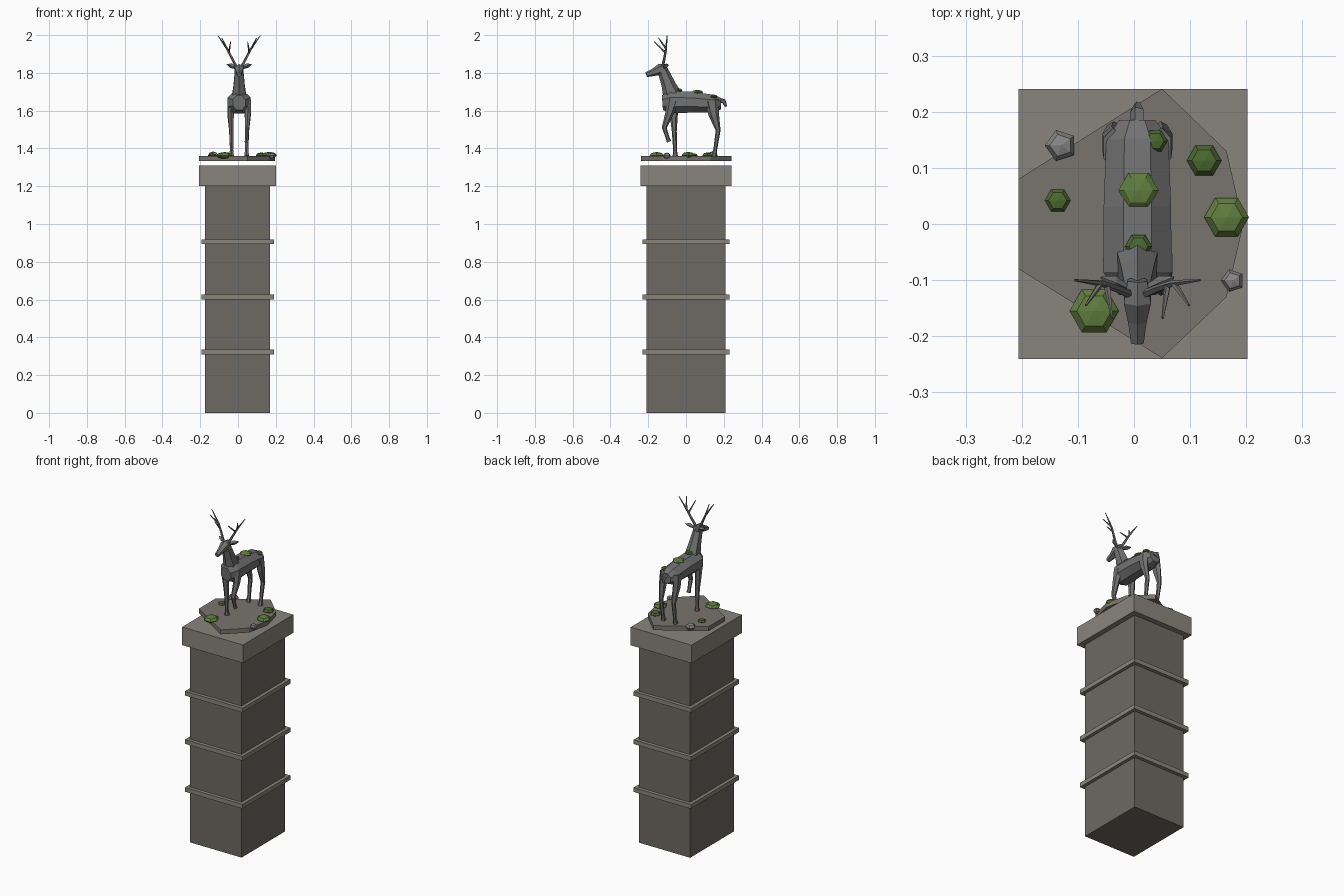
import bpy, bmesh, math
from mathutils import Vector

if "Cube" in bpy.data.objects:
    bpy.data.objects.remove(bpy.data.objects["Cube"])


def material(name, rgb):
    m = bpy.data.materials.new(name)
    m.diffuse_color = (*rgb, 1)
    m.use_nodes = True
    m.node_tree.nodes["Principled BSDF"].inputs["Base Color"].default_value = m.diffuse_color
    return m


SHAFT = material("shaft_stone", (0.155, 0.144, 0.125))
TRIM = material("trim_stone", (0.25, 0.235, 0.2))
SLATE = material("slab_stone", (0.19, 0.178, 0.158))
STATUE = material("statue_stone", (0.165, 0.168, 0.165))
ROCK = material("rock_stone", (0.24, 0.24, 0.24))
MOSS = material("moss", (0.12, 0.21, 0.05))
DARK_MOSS = material("dark_moss", (0.07, 0.14, 0.03))
CX = 0.006  # centre plane of the deer


def finish(bm, name, mat):
    bmesh.ops.recalc_face_normals(bm, faces=bm.faces)
    me = bpy.data.meshes.new(name)
    bm.to_mesh(me)
    bm.free()
    me.materials.append(mat)
    ob = bpy.data.objects.new(name, me)
    bpy.context.collection.objects.link(ob)
    return ob


def block(name, sx, sy, z0, z1, mat):
    bm = bmesh.new()
    bmesh.ops.create_cube(bm, size=1)
    for v in bm.verts:
        v.co = Vector((v.co.x * sx - 0.002, v.co.y * sy, z0 + (v.co.z + 0.5) * (z1 - z0)))
    return finish(bm, name, mat)


def limb(name, points, radii, sides=6, mat=STATUE):
    """Faceted tube; each radius is a number or a (sideways, upright) pair."""
    bm = bmesh.new()
    pts = [Vector(p) for p in points]
    rings = []
    for i, p in enumerate(pts):
        t = (pts[min(i + 1, len(pts) - 1)] - pts[max(i - 1, 0)]).normalized()
        side = Vector((1, 0, 0))
        side = (side - t * side.dot(t)).normalized()
        up = t.cross(side)
        r = radii[i] if isinstance(radii[i], tuple) else (radii[i], radii[i])
        ring = []
        for k in range(sides):
            a = 2 * math.pi * (k + 0.5) / sides
            ring.append(bm.verts.new(p + side * r[0] * math.cos(a) + up * r[1] * math.sin(a)))
        rings.append(ring)
    for a, b in zip(rings, rings[1:]):
        for k in range(sides):
            bm.faces.new((a[k], a[(k + 1) % sides], b[(k + 1) % sides], b[k]))
    bm.faces.new(rings[0])
    bm.faces.new(rings[-1])
    return finish(bm, name, mat)


def clump(name, x, y, z, r, h, mat, sides=6):
    """Flattened low-poly dome."""
    bm = bmesh.new()
    bmesh.ops.create_uvsphere(bm, u_segments=sides, v_segments=4, radius=1)
    for v in bm.verts:
        # turn a corner towards y
        v.co = Vector((x - v.co.y * r, y + v.co.x * r, z + v.co.z * h))
    return finish(bm, name, mat)


# Pedestal
block("pedestal_shaft", 0.345, 0.418, 0, 1.2, SHAFT)
for i, z in enumerate((0.31, 0.60, 0.893)):
    block(f"pedestal_band_{i}", 0.385, 0.46, z, z + 0.026, TRIM)
block("pedestal_cap", 0.408, 0.482, 1.2, 1.31, TRIM)

# Irregular stone slab just above the cap
bm = bmesh.new()
outline = [(0.195, 0), (0.165, 0.13), (0.05, 0.241), (-0.206, 0.08),
           (-0.206, -0.08), (0.05, -0.239), (0.165, -0.13)]
base = bm.faces.new([bm.verts.new((x, y, 1.333)) for x, y in outline])
top = bmesh.ops.extrude_face_region(bm, geom=[base])["geom"]
for v in top:
    if isinstance(v, bmesh.types.BMVert):
        v.co.z = 1.36
if base.is_valid is False or len(bm.faces) < 9:
    bm.faces.new([v for v in bm.verts if v.co.z < 1.34])
finish(bm, "stone_slab", SLATE)

# Torso
limb("torso",
     [(CX, -0.125, 1.642), (CX, -0.085, 1.645), (CX, 0.03, 1.645), (CX, 0.15, 1.637), (CX, 0.185, 1.637)],
     [(0.036, 0.042), (0.066, 0.064), (0.065, 0.06), (0.06, 0.05), (0.035, 0.032)], 8)

# Neck, head, tail
limb("neck", [(CX, -0.065, 1.66), (CX, -0.092, 1.735), (CX, -0.125, 1.82)],
     [(0.045, 0.055), (0.034, 0.038), (0.025, 0.027)])
limb("head", [(CX, -0.1, 1.826), (CX, -0.137, 1.818), (CX, -0.172, 1.803), (CX, -0.211, 1.79)],
     [(0.02, 0.02), (0.028, 0.03), (0.019, 0.02), (0.013, 0.013)])
limb("tail", [(CX, 0.175, 1.655), (CX, 0.2, 1.65), (CX, 0.213, 1.622)],
     [0.014, 0.013, 0.006], 5)

for s, side in ((-1, "left"), (1, "right")):
    def at(x, y, z):
        return (CX + s * x, y, z)

    # Ears and antlers
    limb(f"ear_{side}", [at(0.018, -0.115, 1.827), at(0.042, -0.105, 1.838), at(0.065, -0.095, 1.845)],
         [0.007, 0.013, 0.002], 4)
    limb(f"antler_beam_{side}",
         [at(0.013, -0.125, 1.83), at(0.036, -0.115, 1.875), at(0.062, -0.106, 1.925), at(0.112, -0.1, 1.997)],
         [0.008, 0.007, 0.006, 0.002], 5)
    limb(f"antler_tine_upper_{side}", [at(0.066, -0.107, 1.93), at(0.092, -0.145, 1.985)],
         [0.006, 0.002], 5)
    limb(f"antler_tine_lower_{side}", [at(0.054, -0.11, 1.908), at(0.045, -0.168, 1.965)],
         [0.006, 0.002], 5)

    # Hind legs
    limb(f"hind_leg_{side}",
         [at(0.043, 0.135, 1.655), at(0.046, 0.147, 1.58), at(0.042, 0.17, 1.495),
          at(0.04, 0.155, 1.395), at(0.04, 0.148, 1.36)],
         [(0.02, 0.037), (0.019, 0.028), 0.013, 0.01, 0.014])

# Front legs: one standing, one lifted
limb("front_leg_standing",
     [(CX - 0.043, -0.07, 1.66), (CX - 0.044, -0.065, 1.585), (CX - 0.04, -0.062, 1.49),
      (CX - 0.04, -0.058, 1.39), (CX - 0.04, -0.057, 1.36)],
     [(0.02, 0.034), (0.018, 0.022), 0.013, 0.01, 0.014])
limb("front_leg_lifted",
     [(CX + 0.045, -0.07, 1.655), (CX + 0.046, -0.088, 1.585), (CX + 0.042, -0.115, 1.51),
      (CX + 0.04, -0.097, 1.455), (CX + 0.04, -0.09, 1.435)],
     [(0.02, 0.034), (0.018, 0.022), 0.013, 0.01, 0.012])

# Moss on the slab and on the deer, loose rocks
for i, (x, y, z, r, h, mat) in enumerate([
        (0.165, 0.012, 1.364, 0.04, 0.018, MOSS), (-0.071, -0.155, 1.363, 0.044, 0.018, MOSS),
        (0.125, 0.113, 1.363, 0.031, 0.016, DARK_MOSS), (-0.136, 0.042, 1.362, 0.023, 0.012, DARK_MOSS),
        (0.008, 0.06, 1.698, 0.036, 0.012, MOSS), (0.038, 0.148, 1.675, 0.022, 0.01, DARK_MOSS),
        (0.008, -0.04, 1.708, 0.024, 0.01, DARK_MOSS)]):
    clump(f"moss_{i}", x, y, z, r, h, mat)
clump("rock_large", -0.13, 0.14, 1.364, 0.029, 0.02, ROCK, 5)
clump("rock_small", 0.176, -0.101, 1.362, 0.021, 0.016, ROCK, 5)
